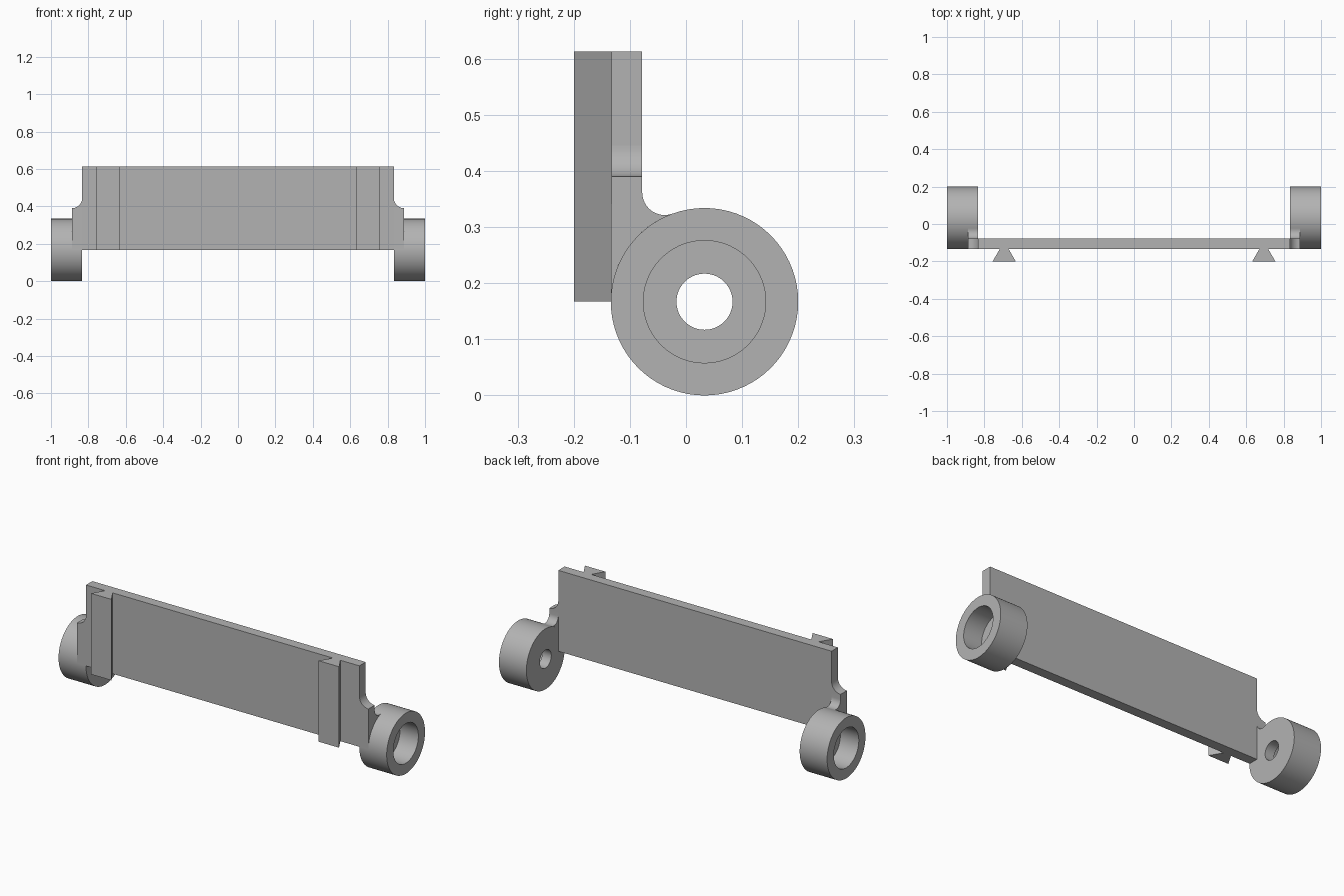
import bpy, bmesh
from math import sin, cos, pi, atan2, radians
from mathutils import Vector

cube = bpy.data.objects.get("Cube")
if cube:
    bpy.data.objects.remove(cube, do_unlink=True)

grey = bpy.data.materials.new("plain grey")
grey.use_nodes = True
colour = (0.45, 0.45, 0.45, 1)
grey.diffuse_color = colour
grey.node_tree.nodes["Principled BSDF"].inputs["Base Color"].default_value = colour

FRONT, BACK = -0.133, -0.078      # plate faces
BOTTOM, TOP = 0.167, 0.613        # plate height
SIDE, TAB, END = 0.833, 0.888, 1  # plate end, tab end, ring end
CY, CZ, R = 0.033, 0.167, 0.167   # ring centre and radius


def arc(cx, cy, r, a0, a1, n=12):
    return [(cx + r * cos(a0 + (a1 - a0) * i / n),
             cy + r * sin(a0 + (a1 - a0) * i / n)) for i in range(n + 1)]


def finish(name, bm, mirror=True):
    bmesh.ops.remove_doubles(bm, verts=bm.verts, dist=1e-5)
    bmesh.ops.recalc_face_normals(bm, faces=bm.faces)
    mesh = bpy.data.meshes.new(name)
    bm.to_mesh(mesh)
    bm.free()
    mesh.materials.append(grey)
    obj = bpy.data.objects.new(name, mesh)
    bpy.context.collection.objects.link(obj)
    bpy.ops.object.select_all(action='DESELECT')
    obj.select_set(True)
    bpy.context.view_layer.objects.active = obj
    bpy.ops.object.shade_smooth_by_angle(angle=radians(30))
    if mirror:
        mod = obj.modifiers.new("Mirror", 'MIRROR')
        mod.use_mirror_merge = False
    return obj


def prism(name, points, direction, mirror=True):
    """Extrude a planar outline of 3D points along a direction."""
    bm = bmesh.new()
    face = bm.faces.new([bm.verts.new(p) for p in points])
    out = bmesh.ops.extrude_face_region(bm, geom=[face], use_keep_orig=True)
    moved = [g for g in out["geom"] if isinstance(g, bmesh.types.BMVert)]
    bmesh.ops.translate(bm, verts=moved, vec=Vector(direction))
    return finish(name, bm, mirror)


# Main plate
prism("plate", [(-SIDE, FRONT, BOTTOM), (SIDE, FRONT, BOTTOM),
                (SIDE, FRONT, TOP), (-SIDE, FRONT, TOP)],
      (0, BACK - FRONT, 0), mirror=False)

# Dovetail rails on the front
mid, wide, narrow = 0.694, 0.062, 0.023
prism("dovetail_rail", [(mid - wide, -0.2, BOTTOM), (mid + wide, -0.2, BOTTOM),
                        (mid + narrow, FRONT, BOTTOM), (mid - narrow, FRONT, BOTTOM)],
      (0, 0, TOP - BOTTOM))

# Tab joining plate and ring, with a fillet tangent to both
r = 0.04
fy = BACK + r
fz = CZ + ((R + r) ** 2 - (CY - fy) ** 2) ** 0.5
touch = atan2(fz - CZ, fy - CY)
outline = [(FRONT, 0.39), (BACK, 0.39)]
outline += arc(fy, fz, r, pi, touch + pi)
outline += arc(CY, CZ, R, touch, pi)[1:]
prism("tab", [(SIDE, y, z) for y, z in outline], (TAB - SIDE, 0, 0))

# Concave corner above the tab
corner = [(SIDE, 0.39)] + arc(TAB, 0.39 + TAB - SIDE, TAB - SIDE, 1.5 * pi, pi)
prism("corner_fillet", [(x, FRONT, z) for x, z in corner], (0, BACK - FRONT, 0))

# Counterbored ring, turned around the x axis
profile = [(SIDE, 0.05), (SIDE, R), (END, R), (END, 0.109), (TAB, 0.109), (TAB, 0.05)]
bm = bmesh.new()
verts = [bm.verts.new((x, CY, CZ + rad)) for x, rad in profile]
edges = [bm.edges.new((verts[i - 1], verts[i])) for i in range(len(verts))]
bmesh.ops.spin(bm, geom=verts + edges, cent=(0, CY, CZ), axis=(1, 0, 0),
               angle=2 * pi, steps=72, use_duplicate=False)
finish("ring", bm)
